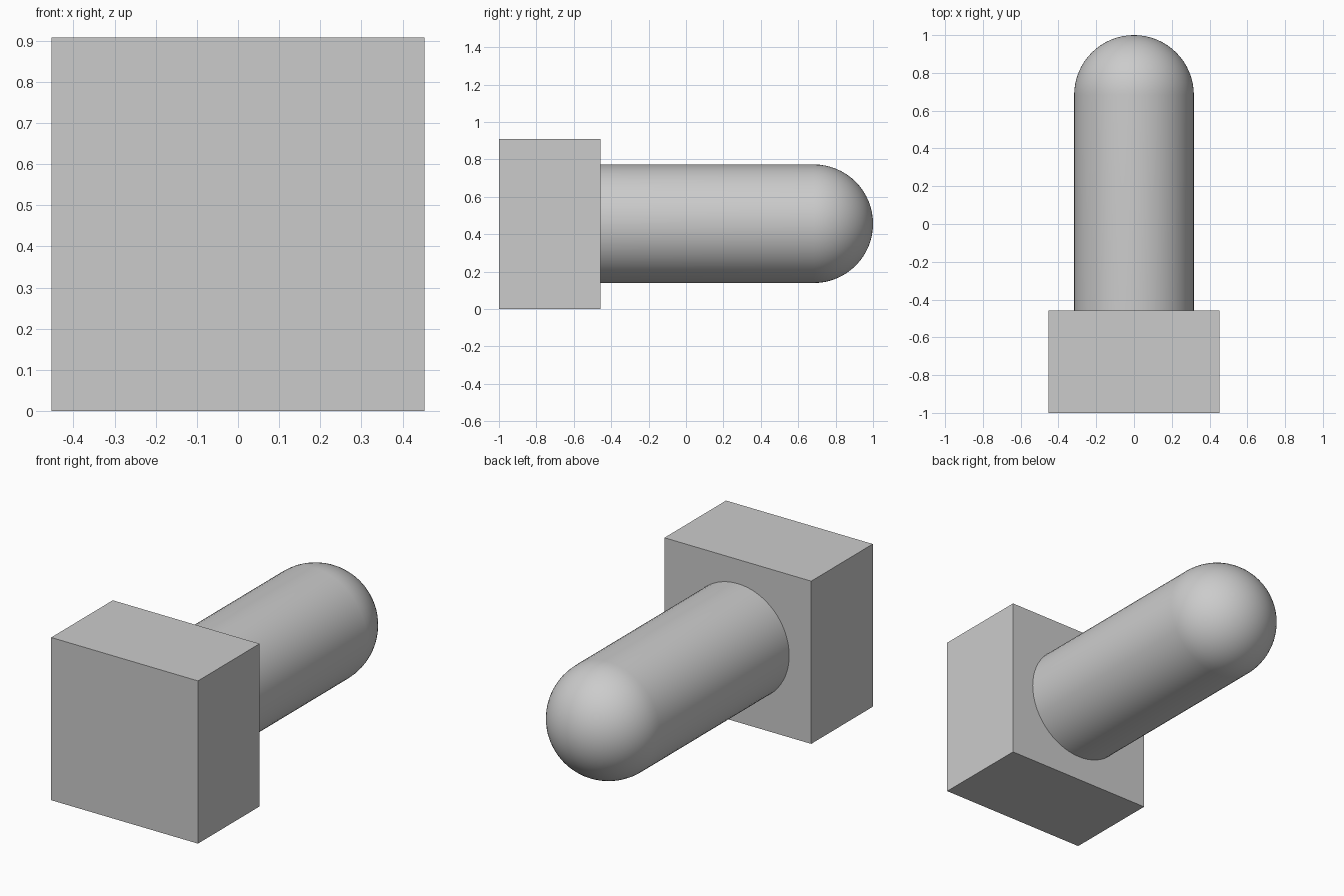
import bpy
import bmesh
from math import sin, cos, pi, radians
from mathutils import Matrix

cube = bpy.data.objects.get("Cube")
if cube:
    bpy.data.objects.remove(cube, do_unlink=True)

# Single plain grey finish
GREY = (0.6, 0.6, 0.6, 1)
grey = bpy.data.materials.new("plain_grey")
grey.use_nodes = True
grey.diffuse_color = GREY
grey.node_tree.nodes["Principled BSDF"].inputs["Base Color"].default_value = GREY


def add_object(name, bm):
    bmesh.ops.recalc_face_normals(bm, faces=bm.faces)
    mesh = bpy.data.meshes.new(name)
    bm.to_mesh(mesh)
    bm.free()
    mesh.materials.append(grey)
    obj = bpy.data.objects.new(name, mesh)
    bpy.context.collection.objects.link(obj)
    return obj


WIDTH, HEIGHT = 0.906, 0.908
FRONT, SHOULDER, TIP = -1.0, -0.457, 1.0
RADIUS, AXIS_Z = 0.317, 0.456

# Square head block
bm = bmesh.new()
depth = SHOULDER - FRONT
bmesh.ops.create_cube(bm, size=1, matrix=Matrix.Translation(
    (0, FRONT + depth / 2, HEIGHT / 2)) @ Matrix.Diagonal((WIDTH, depth, HEIGHT, 1)))
add_object("head_block", bm)

# Round shaft with a domed end, spun from one profile about the y axis
SEGMENTS, RINGS = 64, 16
dome_start = TIP - RADIUS
profile = [(0, SHOULDER - 0.01), (RADIUS, SHOULDER - 0.01)]
for i in range(RINGS + 1):
    a = i / RINGS * pi / 2
    profile.append((RADIUS * cos(a), dome_start + RADIUS * sin(a)))

bm = bmesh.new()
verts = [bm.verts.new((r, y, AXIS_Z)) for r, y in profile]
edges = [bm.edges.new(pair) for pair in zip(verts, verts[1:])]
bmesh.ops.spin(bm, geom=verts + edges, cent=(0, 0, AXIS_Z), axis=(0, 1, 0),
               angle=2 * pi, steps=SEGMENTS)
bmesh.ops.remove_doubles(bm, verts=bm.verts, dist=0.0001)
shaft = add_object("domed_shaft", bm)

bpy.ops.object.select_all(action="DESELECT")
shaft.select_set(True)
bpy.context.view_layer.objects.active = shaft
bpy.ops.object.shade_smooth_by_angle(angle=radians(30))
